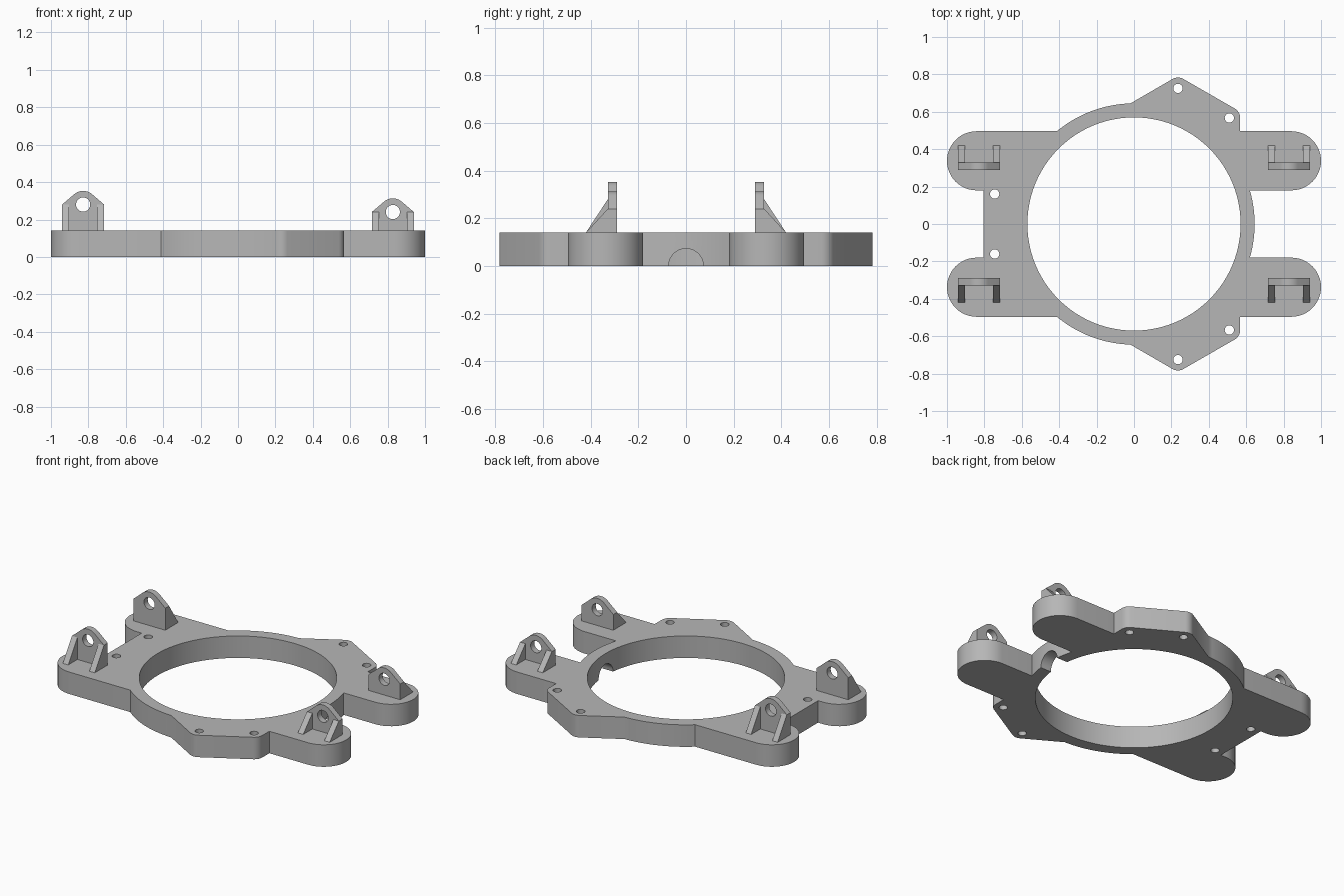
import bpy, bmesh
from math import sin, cos, radians
from mathutils import Vector

cube = bpy.data.objects.get("Cube")
if cube:
    bpy.data.objects.remove(cube)

grey = bpy.data.materials.new("plain grey")
grey.use_nodes = True
grey.diffuse_color = (0.47, 0.47, 0.47, 1)
grey.node_tree.nodes["Principled BSDF"].inputs["Base Color"].default_value = (0.47, 0.47, 0.47, 1)

THICK = 0.14          # thickness of the base plate
RING, BORE = 0.645, 0.57


def arc(cx, cy, r, start, end, n):
    return [(cx + r * cos(radians(start + (end - start) * i / n)),
             cy + r * sin(radians(start + (end - start) * i / n))) for i in range(n + 1)]


def prism(name, points, push):
    """Solid made by pushing a flat polygon along a vector."""
    bm = bmesh.new()
    face = bm.faces.new([bm.verts.new(p) for p in points])
    new = bmesh.ops.extrude_face_region(bm, geom=[face])["geom"]
    bmesh.ops.translate(bm, vec=Vector(push), verts=[g for g in new if isinstance(g, bmesh.types.BMVert)])
    bmesh.ops.recalc_face_normals(bm, faces=bm.faces)
    mesh = bpy.data.meshes.new(name)
    bm.to_mesh(mesh)
    bm.free()
    mesh.materials.append(grey)
    ob = bpy.data.objects.new(name, mesh)
    bpy.context.collection.objects.link(ob)
    return ob


def cut(ob, cutters):
    """Subtract the cutters, bake the result and remove them."""
    for c in cutters:
        mod = ob.modifiers.new("cut", "BOOLEAN")
        mod.operation, mod.solver, mod.object = "DIFFERENCE", "EXACT", c
    bpy.context.view_layer.update()
    baked = bpy.data.meshes.new_from_object(ob.evaluated_get(bpy.context.evaluated_depsgraph_get()))
    ob.modifiers.clear()
    ob.data = baked
    for c in cutters:
        bpy.data.objects.remove(c)


def smooth(ob):
    bpy.ops.object.select_all(action="DESELECT")
    ob.select_set(True)
    bpy.context.view_layer.objects.active = ob
    bpy.ops.object.shade_smooth_by_angle(angle=radians(30))


def drill(x, y, r, n):
    return prism("drill", [(px, py, -0.1) for px, py in arc(x, y, r, 0, 360, n)[:-1]], (0, 0, 0.4))


# Base plate: back half of the outline, then mirrored to the front
bolts = [(0.235, 0.725), (0.51, 0.567), (-0.745, 0.16)]
half = arc(0, 0, RING, 0, 16.2, 6)
half += arc(0.842, 0.338, 0.158, -90, 90, 24)
half += [(0.568, 0.496)]
half += arc(*bolts[1], 0.058, 0, 60, 6)
half += arc(*bolts[0], 0.058, 60, 120, 6)
half += arc(0, 0, RING, 91.7, 129.7, 14)
half += arc(-0.842, 0.338, 0.158, 90, 270, 24)
half += [(-0.805, 0.18)]
outline = half + [(x, -y) for x, y in reversed(half[1:])]
base = prism("base_plate", [(x, y, 0) for x, y in outline], (0, 0, THICK))

# Central bore, bolt holes and the half-round cable notch
cutters = [drill(0, 0, BORE, 96)]
cutters += [drill(x, s * y, 0.025, 20) for x, y in bolts for s in (1, -1)]
cutters.append(prism("notch", [(0.45, y, z) for y, z in arc(0, 0, 0.073, 0, 360, 32)[:-1]], (0.4, 0, 0)))
cut(base, cutters)
smooth(base)


# Brackets: drilled lug with two sloping gussets
def bracket(label, x, side, eye):
    w, inner, outer, foot = 0.1125, 0.29, 0.328, 0.42
    profile = [(x - w, THICK), (x + w, THICK), (x + w, eye)]
    profile += arc(x, eye, 0.073, 49.5, 130.5, 12) + [(x - w, eye)]
    lug = prism(label + "_lug", [(px, side * inner, z) for px, z in profile], (0, side * (outer - inner), 0))
    hole = [(px, side * 0.2, z) for px, z in arc(x, eye, 0.038, 0, 360, 28)[:-1]]
    cut(lug, [prism("eye", hole, (0, side * 0.2, 0))])
    smooth(lug)
    for tag, gx in (("right", x - w), ("left", x + w - 0.038)):
        tri = [(outer, THICK), (foot, THICK), (outer, eye)]
        prism(f"{label}_{tag}_gusset", [(gx, side * y, z) for y, z in tri], (0.038, 0, 0))


for end, side in (("back", 1), ("front", -1)):
    bracket(end + "_right_bracket", -0.828, side, 0.28)
    bracket(end + "_left_bracket", 0.828, side, 0.24)
